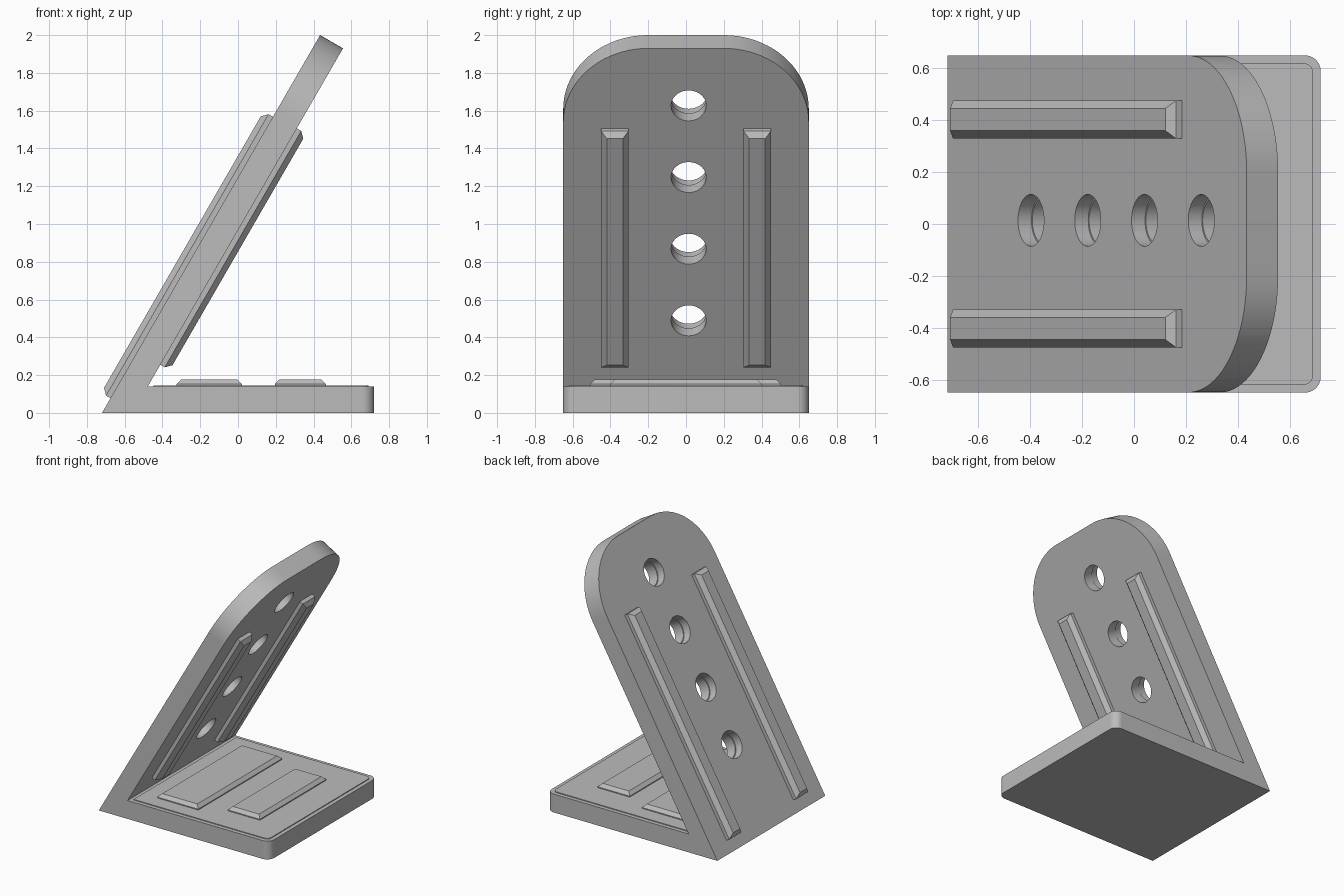
import bpy, bmesh, math
from mathutils import Matrix, Vector

cube = bpy.data.objects.get("Cube")
if cube:
    bpy.data.objects.remove(cube, do_unlink=True)

grey = bpy.data.materials.new("plain_grey")
grey.use_nodes = True
colour = (0.5, 0.5, 0.5, 1)
grey.diffuse_color = colour
grey.node_tree.nodes["Principled BSDF"].inputs["Base Color"].default_value = colour

THICK, HALF_W, END_X = 0.14, 0.65, 0.72
TILT = math.radians(60)
REST_LEN = 2.0 / math.sin(TILT)

# Frames with x along the surface and z pointing out of it
outer = Matrix.Translation((-END_X, 0, 0)) @ Matrix.Rotation(-TILT, 4, 'Y')
inner = outer @ Matrix.Translation((0, 0, -THICK)) @ Matrix.Rotation(math.pi, 4, 'X')
floor = Matrix.Translation((0, 0, THICK))


def finish(name, bm, frame=Matrix()):
    bmesh.ops.recalc_face_normals(bm, faces=bm.faces)
    mesh = bpy.data.meshes.new(name)
    bm.to_mesh(mesh)
    bm.free()
    mesh.transform(frame)
    mesh.materials.append(grey)
    obj = bpy.data.objects.new(name, mesh)
    bpy.context.collection.objects.link(obj)
    return obj


def raised_bar(name, frame, x0, x1, y, width, height, chamfer):
    """Block on a surface with its upper rim chamfered."""
    bm = bmesh.new()
    sink = 0.01
    size = Matrix.Diagonal((x1 - x0, width, height + sink, 1))
    place = Matrix.Translation(((x0 + x1) / 2, y, (height - sink) / 2))
    bmesh.ops.create_cube(bm, size=1, matrix=place @ size)
    rim = [e for e in bm.edges if all(v.co.z > 0 for v in e.verts)]
    bmesh.ops.bevel(bm, geom=rim, offset=chamfer, segments=1, affect='EDGES')
    return finish(name, bm, frame)


def smooth(obj):
    bpy.ops.object.select_all(action='DESELECT')
    obj.select_set(True)
    bpy.context.view_layer.objects.active = obj
    bpy.ops.object.shade_smooth_by_angle(angle=math.radians(30))


# Stand body: folded side profile extruded across the width
heel = outer @ Vector((0, 0, 0))
tip = outer @ Vector((REST_LEN, 0, 0))
tip_under = outer @ Vector((REST_LEN, 0, -THICK))
crook_x = -END_X + THICK / math.sin(TILT) + THICK / math.tan(TILT)
profile = [heel, Vector((END_X, 0, 0)), Vector((END_X, 0, THICK)),
           Vector((crook_x, 0, THICK)), tip_under, tip]
bm = bmesh.new()
face = bm.faces.new([bm.verts.new(p - Vector((0, HALF_W, 0))) for p in profile])
new = bmesh.ops.extrude_face_region(bm, geom=[face])["geom"]
bmesh.ops.translate(bm, vec=(0, 2 * HALF_W, 0),
                    verts=[v for v in new if isinstance(v, bmesh.types.BMVert)])
bmesh.ops.recalc_face_normals(bm, faces=bm.faces)


def corner_edges(a, b):
    def on(v, p):
        return math.hypot(v.co.x - p.x, v.co.z - p.z) < 0.001
    return [e for e in bm.edges
            if any(on(v, a) for v in e.verts) and any(on(v, b) for v in e.verts)]


# Round the backrest top and the free corners of the foot
for a, b, radius in ((tip, tip_under, 0.45), (profile[1], profile[2], 0.06)):
    bmesh.ops.bevel(bm, geom=corner_edges(a, b), offset=radius, segments=20,
                    profile=0.5, affect='EDGES')
body = finish("stand_body", bm)

# Row of stepped holes through the backrest
for radius, low in ((0.093, -0.2), (0.1, -0.06)):
    bm = bmesh.new()
    high = 0.06
    for i in range(4):
        spot = Matrix.Translation((0.645 + 0.438 * i, 0.014, (low + high) / 2))
        bmesh.ops.create_cone(bm, cap_ends=True, segments=48, radius1=radius,
                              radius2=radius, depth=high - low, matrix=spot)
    cutter = finish("hole_cutter", bm, outer)
    cutter.hide_render = True
    cut = body.modifiers.new("holes", 'BOOLEAN')
    cut.operation, cut.solver, cut.object = 'DIFFERENCE', 'EXACT', cutter
    bpy.context.view_layer.objects.active = body
    bpy.ops.object.modifier_apply(modifier=cut.name)
    bpy.data.objects.remove(cutter, do_unlink=True)
smooth(body)

# Thin raised panel on the foot, rounded at the free corners
bm = bmesh.new()
x0, x1, rise = crook_x + 0.03, END_X - 0.03, 0.006
bmesh.ops.create_cube(bm, size=1, matrix=Matrix.Translation(((x0 + x1) / 2, 0, 0))
                      @ Matrix.Diagonal((x1 - x0, 2 * HALF_W - 0.06, 2 * rise, 1)))
ends = [e for e in bm.edges if all(v.co.x > 0 for v in e.verts)
        and abs(e.verts[0].co.z - e.verts[1].co.z) > rise]
bmesh.ops.bevel(bm, geom=ends, offset=0.035, segments=8, profile=0.5, affect='EDGES')
smooth(finish("foot_panel", bm, floor))

# Chamfered ribs on both sides of the backrest
for side, s in (("left", 1), ("right", -1)):
    raised_bar("outer_rib_" + side, outer, 0.09, 1.81, s * 0.403, 0.145, 0.057, 0.03)
    raised_bar("inner_rib_" + side, inner, 0.375, 1.82, s * 0.377, 0.145, 0.057, 0.03)

# Low pads on the foot
raised_bar("long_pad", floor, -0.325, 0.02, -0.003, 1.01, 0.037, 0.024)
raised_bar("short_pad", floor, 0.195, 0.465, 0, 0.8, 0.037, 0.024)
